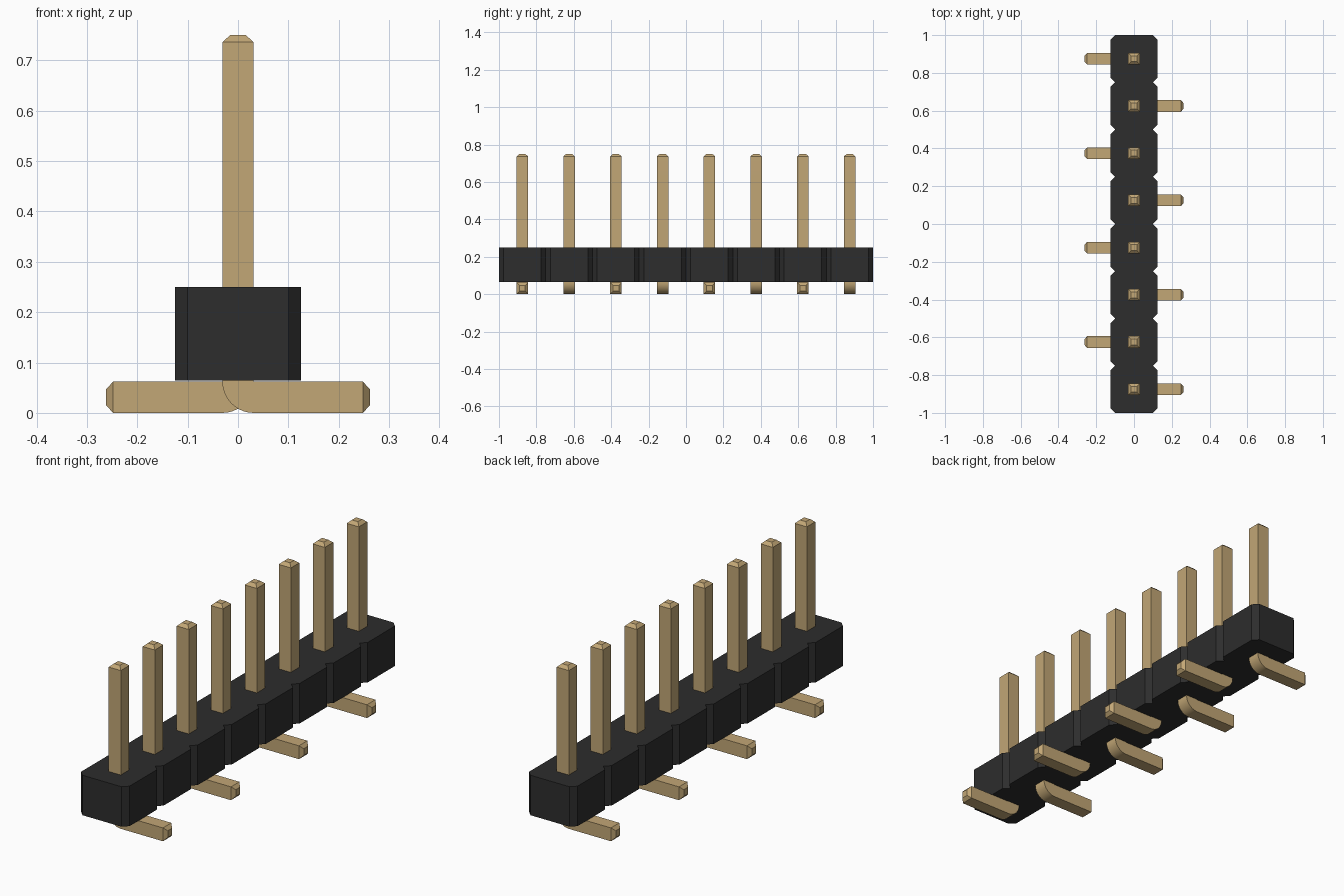
import bpy, bmesh, math
from mathutils import Vector

cube = bpy.data.objects.get("Cube")
if cube:
    bpy.data.objects.remove(cube, do_unlink=True)

COUNT, PITCH = 8, 0.25
HALF = 0.031             # half thickness of a pin
TIP = 0.014              # length of the tapered tips
CUT = 0.025              # corner cut on the housing


def make_material(name, rgb, roughness):
    mat = bpy.data.materials.new(name)
    mat.use_nodes = True
    colour = (*rgb, 1)
    mat.diffuse_color = colour
    bsdf = mat.node_tree.nodes["Principled BSDF"]
    bsdf.inputs["Base Color"].default_value = colour
    bsdf.inputs["Roughness"].default_value = roughness
    return mat


def prism(bm, points, offset):
    """Extrude a closed outline along offset."""
    face = bm.faces.new([bm.verts.new(p) for p in points])
    new = bmesh.ops.extrude_face_region(bm, geom=[face])["geom"]
    verts = [g for g in new if isinstance(g, bmesh.types.BMVert)]
    bmesh.ops.translate(bm, verts=verts, vec=offset)
    bmesh.ops.recalc_face_normals(bm, faces=bm.faces)


def taper(bm, direction):
    """Grow a chamfered tip from the end face furthest along direction."""
    d = Vector(direction)
    face = max(bm.faces, key=lambda f: f.calc_center_median().dot(d))
    tip = bmesh.ops.extrude_discrete_faces(bm, faces=[face])["faces"][0]
    centre = tip.calc_center_median()
    for v in tip.verts:
        v.co = centre + (v.co - centre) * 0.5 + d * TIP


def finish(bm, name, mat):
    mesh = bpy.data.meshes.new(name)
    bm.to_mesh(mesh)
    bm.free()
    mesh.materials.append(mat)
    return mesh


def add_object(name, mesh):
    obj = bpy.data.objects.new(name, mesh)
    bpy.context.collection.objects.link(obj)
    return obj


black = make_material("black plastic", (0.026, 0.026, 0.026), 0.6)
gold = make_material("brushed gold", (0.54, 0.385, 0.18), 0.5)

# Housing: a strip of corner-cut blocks as one outline
side = []
for i in range(COUNT):
    y = -1 + i * PITCH
    if i:
        side.append((0.125 - CUT, y))
    side += [(0.125, y + CUT), (0.125, y + PITCH - CUT)]
side = [(0.125 - CUT, -1)] + side + [(0.125 - CUT, 1)]
outline = side + [(-x, -y) for x, y in side]
bm = bmesh.new()
prism(bm, [(x, y, 0.064) for x, y in outline], (0, 0, 0.186))
add_object("housing", finish(bm, "housing", black))

# Pin: L-shaped side profile with a rounded outer bend
thick = 2 * HALF
bend = [(HALF - thick * math.cos(a), thick - thick * math.sin(a))
        for a in (math.pi / 2 * k / 10 for k in range(11))]
profile = [(HALF, 0.736), (-HALF, 0.736)] + bend + [(0.248, 0), (0.248, thick), (HALF, thick)]
bm = bmesh.new()
prism(bm, [(x, -HALF, z) for x, z in profile], (0, thick, 0))
taper(bm, (0, 0, 1))
taper(bm, (1, 0, 0))
pin_mesh = finish(bm, "pin", gold)

# Row of pins with feet alternating right and left
for i in range(COUNT):
    pin = add_object(f"pin_{i + 1}", pin_mesh)
    pin.location.y = -1 + PITCH * (i + 0.5)
    pin.rotation_euler.z = math.pi * (i % 2)

# Smooth bends, crisp edges
bpy.ops.object.select_all(action="DESELECT")
pin.select_set(True)
bpy.context.view_layer.objects.active = pin
bpy.ops.object.shade_smooth_by_angle(angle=math.radians(25))
